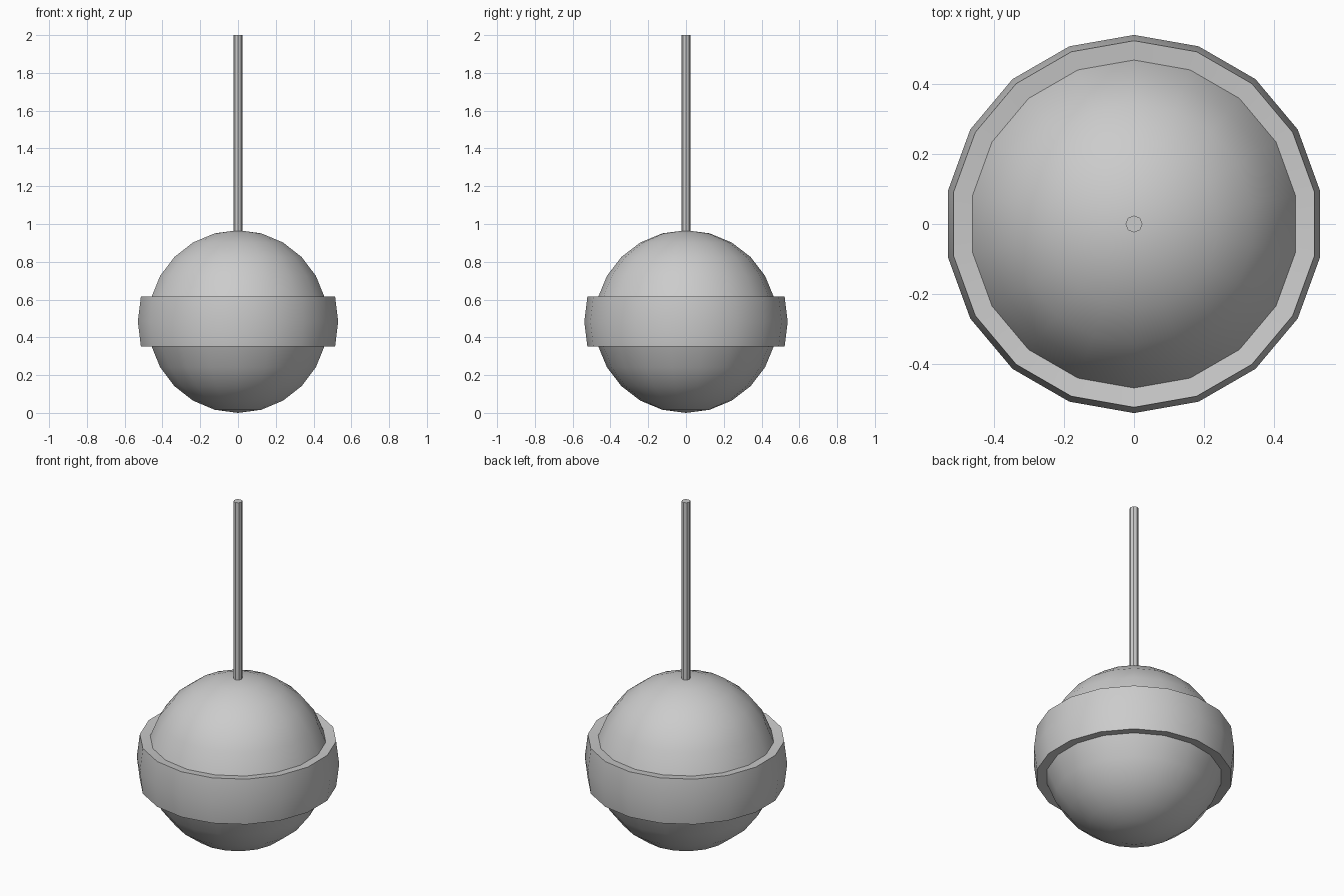
import bpy, bmesh, math

if "Cube" in bpy.data.objects:
    bpy.data.objects.remove(bpy.data.objects["Cube"])

R = 0.4835      # ball radius, also its centre height
THICK = 0.055   # band thickness


def finish(obj, name, angle):
    obj.name = name
    bpy.ops.object.select_all(action='DESELECT')
    obj.select_set(True)
    bpy.context.view_layer.objects.active = obj
    bpy.ops.object.shade_smooth_by_angle(angle=math.radians(angle))


# Ball with its equatorial belt raised outward
bpy.ops.mesh.primitive_uv_sphere_add(segments=18, ring_count=12, radius=R, location=(0, 0, R))
ball = bpy.context.object
bm = bmesh.new()
bm.from_mesh(ball.data)
# Turn so that a corner lies on the y axis
corner = next(v for v in bm.verts if abs(v.co.z) < 1e-4)
turn = math.pi / 2 - math.atan2(corner.co.y, corner.co.x)
c, s = math.cos(turn), math.sin(turn)
for v in bm.verts:
    x, y = v.co.x, v.co.y
    v.co.x, v.co.y = c * x - s * y, s * x + c * y
belt = [f for f in bm.faces if abs(f.calc_center_median().z) < R * math.sin(math.radians(14))]
new = bmesh.ops.extrude_face_region(bm, geom=belt)["geom"]
bmesh.ops.delete(bm, geom=belt, context='FACES')
tilt = math.radians(7.5)
for v in (g for g in new if isinstance(g, bmesh.types.BMVert)):
    a = math.atan2(v.co.y, v.co.x)
    up = 0 if abs(v.co.z) < 1e-4 else math.copysign(math.sin(tilt), v.co.z)
    v.co.x += THICK * math.cos(a)
    v.co.y += THICK * math.sin(a)
    v.co.z += THICK * up
bmesh.ops.recalc_face_normals(bm, faces=bm.faces[:])
bm.to_mesh(ball.data)
bm.free()
finish(ball, "banded_ball", 35)

# Thin hanging rod
bottom, top = 2 * R - 0.01, 2.0
bpy.ops.mesh.primitive_cylinder_add(vertices=8, radius=0.024, depth=top - bottom,
                                    location=(0, 0, (top + bottom) / 2))
finish(bpy.context.object, "hanging_rod", 30)
